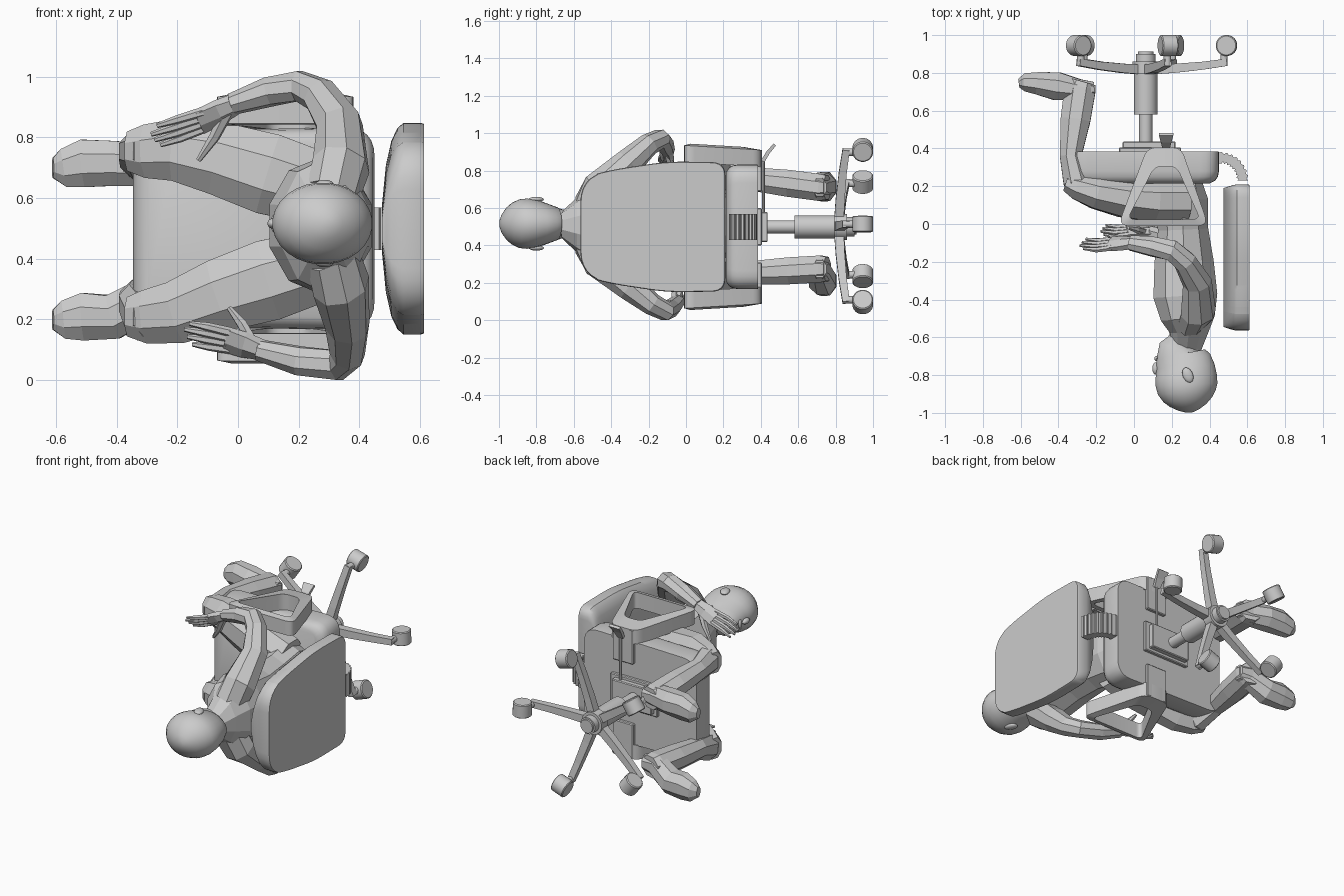
import bpy, bmesh
from math import sin, cos, pi, radians
from mathutils import Vector, Matrix

if "Cube" in bpy.data.objects:
    bpy.data.objects.remove(bpy.data.objects["Cube"])

GREY = (0.6, 0.6, 0.6, 1)
mat = bpy.data.materials.new("plain grey")
mat.use_nodes = True
mat.diffuse_color = GREY
mat.node_tree.nodes["Principled BSDF"].inputs["Base Color"].default_value = GREY
MID = 0.51                      # plane of symmetry of the chair (z)


def finish(name, bm, smooth):
    bmesh.ops.recalc_face_normals(bm, faces=bm.faces)
    me = bpy.data.meshes.new(name)
    bm.to_mesh(me)
    bm.free()
    me.materials.append(mat)
    if smooth:
        me.shade_smooth()
        me.set_sharp_from_angle(angle=radians(38))
    ob = bpy.data.objects.new(name, me)
    bpy.context.collection.objects.link(ob)
    return ob


def loft(name, rings, smooth=False, closed=False):
    """Skin a list of equal rings; cap the ends unless closed."""
    bm = bmesh.new()
    vs = [[bm.verts.new(p) for p in r] for r in rings]
    n = len(vs[0])
    pairs = list(zip(vs, vs[1:])) + ([(vs[-1], vs[0])] if closed else [])
    for a, b in pairs:
        for i in range(n):
            j = (i + 1) % n
            bm.faces.new((a[i], a[j], b[j], b[i]))
    if not closed:
        bm.faces.new(vs[0])
        bm.faces.new(vs[-1])
    return finish(name, bm, smooth)


def tube(name, pts, ref, n=8, smooth=False):
    """Loft ellipses along points (x, y, z, radius along ref, radius across)."""
    ps = [Vector(p[:3]) for p in pts]
    rings = []
    for i, p in enumerate(ps):
        t = (ps[min(i + 1, len(ps) - 1)] - ps[max(i - 1, 0)]).normalized()
        u = Vector(ref)
        u = (u - t * u.dot(t)).normalized()
        v = t.cross(u)
        k = 1.414 if n == 4 else 1
        rings.append([p + k * (u * pts[i][3] * cos(a) + v * pts[i][4] * sin(a))
                      for a in ((j + 0.5) * 2 * pi / n for j in range(n))])
    return loft(name, rings, smooth)


def rounded(corners, n=5):
    """2D outline from (u, v, cut) corners, each rounded by a quadratic curve."""
    out = []
    for i, (x, y, r) in enumerate(corners):
        c = Vector((x, y))
        a = c + (Vector(corners[i - 1][:2]) - c).normalized() * r
        b = c + (Vector(corners[(i + 1) % len(corners)][:2]) - c).normalized() * r
        for k in range(n + 1):
            t = k / n
            out.append(a * (1 - t) ** 2 + c * 2 * t * (1 - t) + b * t * t)
    return out


def box(name, lo, hi, bevel=0.005):
    bm = bmesh.new()
    lo, hi = Vector(lo), Vector(hi)
    bmesh.ops.create_cube(bm, size=1, matrix=Matrix.Translation((lo + hi) / 2)
                          @ Matrix.Diagonal((*(hi - lo), 1)))
    bmesh.ops.bevel(bm, geom=bm.edges[:], offset=bevel, segments=1, affect='EDGES')
    return finish(name, bm, False)


def ball(name, loc, size, turn=0):
    bm = bmesh.new()
    bmesh.ops.create_uvsphere(bm, u_segments=20, v_segments=12, radius=1,
                              matrix=Matrix.Translation(loc) @ Matrix.Rotation(turn, 4, 'Z')
                              @ Matrix.Diagonal((*size, 1)))
    return finish(name, bm, True)


# Seat cushion
seat = rounded([(-.345, .19, .1), (-.345, .83, .1), (.45, .845, .1), (.45, .175, .1)], 6)
seat_c = Vector((.05, MID))
loft("seat", [[(q.x, y, q.y) for q in (seat_c + (p - seat_c) * s for p in seat)]
              for y, s in ((.385, .995), (.375, 1), (.28, 1), (.25, .985), (.23, .95), (.215, .88))], True)

# Back cushion, flat behind and bulging forwards across its width
back = rounded([(.21, .165, .07), (.21, .855, .07), (-.1, .86, .1), (-.4, .815, .08),
                (-.565, .77, .13), (-.565, .25, .13), (-.4, .205, .08), (-.1, .16, .1)], 6)
loft("backrest", [[(x, -.175 + (p.x + .175) * sy, MID + (p.y - MID) * sz) for p in back]
                  for x, sy, sz in ((.612, .99, .99), (.602, 1, 1), (.545, 1, 1), (.525, .99, .95),
                                    (.505, .975, .83), (.487, .96, .6), (.475, .95, .25))], True)

# Ribbed bracket joining seat and back
ribs = []
for i in range(33):
    a = pi / 2 * (1 - i / 32)
    ribs.append((.46 + .115 * cos(a), .23 + .12 * sin(a), MID, .07, .03 if i % 4 < 2 else .022))
tube("back_bracket", [(.4, .35, MID, .068, .02)] + ribs, (0, 0, 1), 4)

# Armrests and their brackets under the seat
outer = rounded([(.07, .405, .05), (.25, .405, .05), (.395, -.01, .06), (-.085, -.01, .06)])
inner = rounded([(.11, .305, .04), (.225, .305, .04), (.35, .025, .04), (-.035, .025, .04)])
for side, s in (("left", 1), ("right", -1)):
    def arm_ring(outline, h):
        return [(p.x, p.y, MID + s * (h - .06 * p.y)) for p in outline]
    loft(side + "_armrest", [arm_ring(outer, .345), arm_ring(outer, .435), arm_ring(inner, .446),
                             arm_ring(inner, .345)], True, True)
    z = sorted((MID + s * .19, MID + s * .41))
    box(side + "_arm_bracket", (.09, .375, z[0]), (.235, .405, z[1]))

# Mechanism under the seat
box("mechanism_plate", (-.08, .375, .41), (.25, .405, .61))
box("mechanism_housing", (-.06, .4, .43), (.22, .437, .59))
tube("lever_rod", [(.17, .415, .58, .008, .008), (.17, .415, .87, .008, .008)], (1, 0, 0))
tube("lever_paddle", [(.17, .41, .86, .02, .01), (.17, .44, .91, .028, .01),
                      (.17, .475, .95, .038, .008)], (1, 0, 0), 4)

# Gas lift column
PX = .062
for name, y0, y1, r in (("lift_rod", .42, .6, .035), ("lift_sleeve", .58, .82, .062),
                        ("hub", .795, .86, .07), ("hub_cap", .85, .9, .052),
                        ("hub_tip", .89, .912, .042)):
    tube(name, [(PX, y0, MID, r, r), (PX, y1, MID, r, r)], (1, 0, 0), 28, True)

# Five star legs with castors
for i in range(5):
    a = radians(2 + 72 * i)
    d, side = Vector((cos(a), 0, sin(a))), Vector((-sin(a), 0, cos(a)))
    def at(r, y):
        return (PX + d.x * r, y, MID + d.z * r)
    tube("star_leg_%d" % i, [at(.03, .818) + (.026, .026), at(.15, .824) + (.024, .024),
                             at(.3, .838) + (.021, .021), at(.43, .856) + (.019, .019)], side, 4)
    tube("castor_post_%d" % i, [at(.415, .84) + (.02, .02), at(.415, .94) + (.02, .02)], d, 10, True)
    c = Vector(at(.428, .945))
    tube("castor_%d" % i, [(*(c + side * w), r, r) for w, r in
                           ((-.043, .05), (-.038, .056), (.038, .056), (.043, .05))], d, 20, True)

# Torso, faceted
TZ = .52
torso = [(.26, .25, .1, .17), (.25, .13, .15, .22), (.26, -.03, .14, .195), (.265, -.2, .165, .195),
         (.272, -.38, .178, .225), (.285, -.5, .15, .22), (.29, -.58, .105, .15), (.28, -.66, .08, .075)]
tube("torso", [(x, y, TZ, rx, rz) for x, y, rx, rz in torso], (1, 0, 0), 10)

# Head: smooth stack of ellipses from neck to crown (y, front x, rear x, half width)
head = [(-.56, .18, .39, .1), (-.61, .185, .37, .074), (-.645, .165, .36, .072), (-.665, .13, .365, .077),
        (-.69, .115, .38, .088), (-.73, .112, .41, .102), (-.77, .113, .43, .118), (-.81, .112, .44, .13),
        (-.85, .113, .443, .135), (-.89, .125, .435, .131), (-.93, .155, .415, .112),
        (-.96, .19, .385, .086), (-.985, .235, .345, .05), (-.997, .27, .31, .018)]
tube("head", [(((f + b) / 2), y, .527, (b - f) / 2, w) for y, f, b, w in head], (1, 0, 0), 28, True)
ball("nose", (.115, -.765, .527), (.018, .032, .017))
ball("lips", (.118, -.712, .527), (.01, .014, .028))
for s in (1, -1):
    ball("ear", (.285, -.8, .527 + s * .13), (.027, .042, .014), .4)


def hand(name, wrist, knuckle, tip, spread, thumb):
    """Flat palm, four tapered fingers and a thumb."""
    w, k, t = Vector(wrist), Vector(knuckle), Vector(tip)
    sp = Vector(spread).normalized()
    tube(name + "_palm", [(*w, .036, .032), (*w.lerp(k, .5), .05, .028), (*k, .054, .02)], sp, 6)
    for i in range(4):
        o = i - 1.5
        a, b = k + sp * o * .026, t.lerp(k, .12 * abs(o - .3)) + sp * o * .028
        bend = a.lerp(b, .5) + Vector((0, -.008, 0))
        tube(name + "_finger", [(*a.lerp(w, .1), .016, .017), (*bend, .014, .015), (*b, .008, .008)], sp, 6)
    tb = Vector(thumb)
    tube(name + "_thumb", [(*w.lerp(k, .2), .024, .022), (*w.lerp(tb, .6), .019, .018), (*tb, .009, .009)], sp, 6)


# Arms, bent at the elbow
tube("left_arm", [(.31, -.52, .62, .1, .07), (.34, -.47, .72, .1, .085), (.335, -.31, .85, .078, .078),
                  (.27, -.2, .95, .063, .06), (.2, -.14, .98, .06, .053), (.1, -.12, .96, .055, .05),
                  (-.02, -.1, .92, .042, .036)], (.7, .7, 0), 8)
hand("left_hand", (0, -.1, .925), (-.13, -.105, .86), (-.29, -.105, .808), (0, -.6, .8), (-.13, -.06, .735))
tube("right_arm", [(.31, -.52, .42, .1, .07), (.34, -.47, .32, .1, .085), (.36, -.3, .19, .073, .078),
                   (.36, -.18, .095, .058, .06), (.33, -.11, .06, .055, .053), (.2, -.08, .075, .052, .05),
                   (.07, -.045, .11, .042, .036)], (.7, .7, 0), 8)
hand("right_hand", (.08, -.045, .11), (-.04, -.035, .145), (-.18, -.03, .168), (0, -.6, .8), (-.03, -.02, .25))

# Thighs, shins and feet
legs = {"left": (.64, .74, .77, .765, .765, .72, .725, .71),
        "right": (.39, .29, .235, .22, .265, .285, .22, .21)}
for side, (hip, mid, low_thigh, knee, shin, ankle, foot, toe) in legs.items():
    tube(side + "_thigh", [(.27, .12, hip, .12, .13), (.1, .12, (hip + mid) / 2, .12, .145),
                           (-.06, .135, mid, .105, .13), (-.2, .165, low_thigh, .09, .112),
                           (-.3, .2, knee, .075, .095), (-.36, .22, knee, .05, .07)], (0, 1, 0), 8)
    tube(side + "_shin", [(-.29, .16, knee, .06, .07), (-.305, .23, knee, .075, .085),
                          (-.335, .36, shin, .062, .068), (-.31, .55, (shin + ankle) / 2, .085, .078),
                          (-.285, .72, ankle, .09, .078), (-.275, .755, ankle, .08, .07)], (1, 0, 0), 8)
    tube(side + "_foot", [(-.21, .715, ankle, .04, .05), (-.29, .71, ankle, .06, .075),
                          (-.41, .73, foot, .08, .08), (-.51, .745, foot, .064, .085),
                          (-.575, .75, toe, .052, .068), (-.61, .745, toe, .025, .035)], (0, 1, 0), 8)

# Settle the whole model on the ground
parts = [o for o in bpy.context.scene.objects if o.type == 'MESH' and mat.name in o.data.materials]
low = min(v.co.z for o in parts for v in o.data.vertices)
for o in parts:
    o.data.transform(Matrix.Translation((0, 0, -low)))
